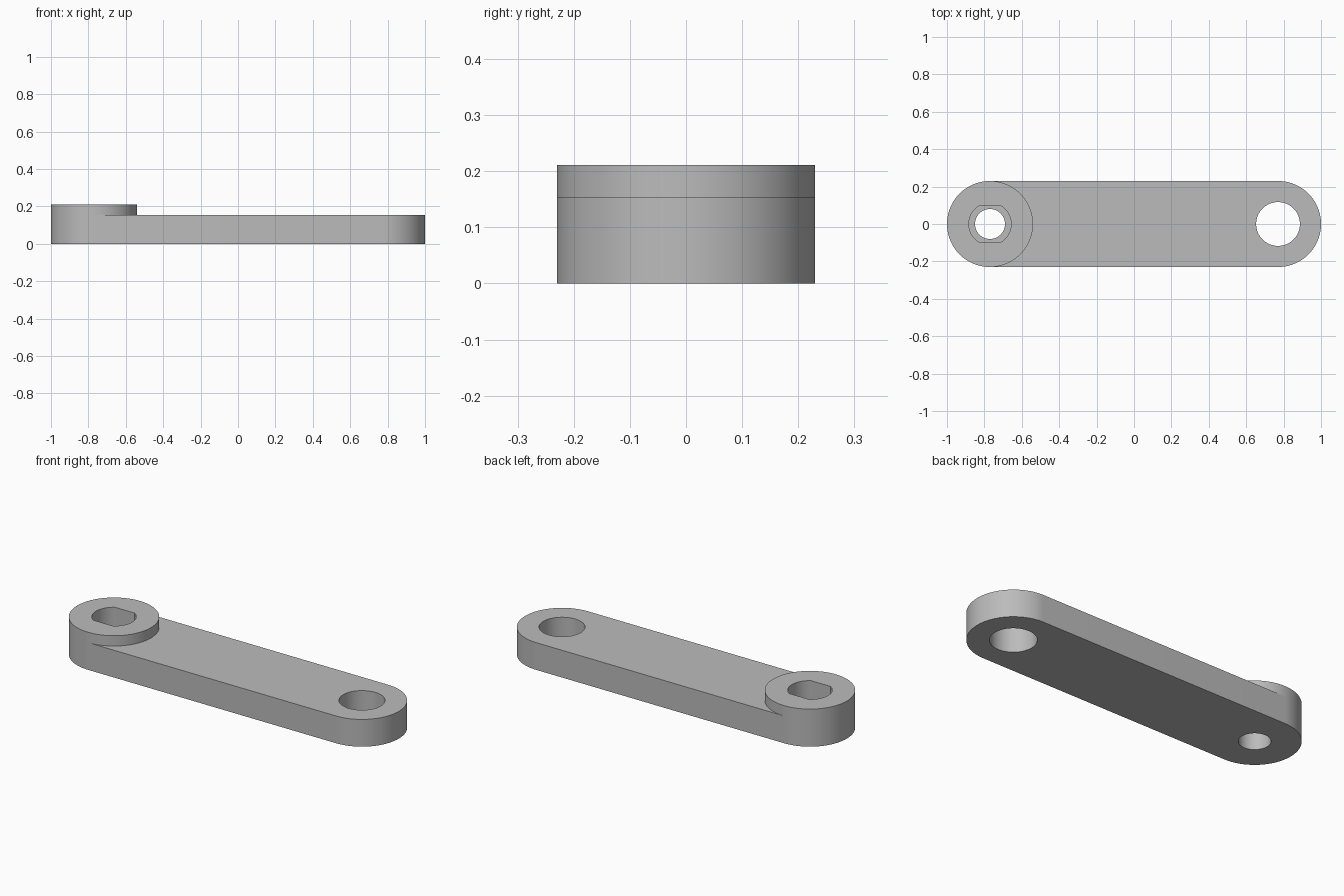
import bpy
import bmesh
from math import cos, sin, pi, asin, radians

if "Cube" in bpy.data.objects:
    bpy.data.objects.remove(bpy.data.objects["Cube"], do_unlink=True)

# Main dimensions
END_X = 0.77
ARM_RADIUS = 0.23
ARM_TOP = 0.153
BOSS_TOP = 0.211
RECESS_FLOOR = 0.1

grey = bpy.data.materials.new("plain grey")
grey.use_nodes = True
colour = (0.5, 0.5, 0.5, 1)
grey.diffuse_color = colour
grey.node_tree.nodes["Principled BSDF"].inputs["Base Color"].default_value = colour


def arc(cx, radius, start, end, steps):
    """Points along an arc centred on the long axis, both ends included."""
    angles = [start + (end - start) * i / steps for i in range(steps + 1)]
    return [(cx + radius * cos(a), radius * sin(a)) for a in angles]


def circle(cx, radius, steps=96):
    return arc(cx, radius, 0, 2 * pi, steps)[:-1]


def prism(name, outline, bottom, top):
    """Closed solid from a flat outline."""
    bm = bmesh.new()
    base = bm.faces.new([bm.verts.new((x, y, bottom)) for x, y in outline])
    lid = bmesh.ops.extrude_face_region(bm, geom=[base], use_keep_orig=True)
    moved = [v for v in lid["geom"] if isinstance(v, bmesh.types.BMVert)]
    bmesh.ops.translate(bm, verts=moved, vec=(0, 0, top - bottom))
    bmesh.ops.recalc_face_normals(bm, faces=bm.faces)
    mesh = bpy.data.meshes.new(name)
    bm.to_mesh(mesh)
    bm.free()
    mesh.materials.append(grey)
    obj = bpy.data.objects.new(name, mesh)
    bpy.context.collection.objects.link(obj)
    return obj


# Arm with round ends, and the raised boss at its right end
arm_outline = (arc(END_X, ARM_RADIUS, -pi / 2, pi / 2, 48)
               + arc(-END_X, ARM_RADIUS, pi / 2, 3 * pi / 2, 48))
arm = prism("arm", arm_outline, 0, ARM_TOP)
boss = prism("boss", circle(-END_X, ARM_RADIUS), ARM_TOP, BOSS_TOP)

# Cutters: plain hole, narrow bore, and a recess with two flat sides
recess_radius, flat_y = 0.113, 0.095
flat_angle = asin(flat_y / recess_radius)
recess_outline = (arc(-END_X, recess_radius, -flat_angle, flat_angle, 32)
                  + arc(-END_X, recess_radius, pi - flat_angle, pi + flat_angle, 32))
cutters = [
    prism("hole_cutter", circle(END_X, 0.117), -0.1, 0.4),
    prism("bore_cutter", circle(-END_X, 0.08), -0.1, 0.4),
    prism("recess_cutter", recess_outline, RECESS_FLOOR, 0.4),
]

for part, tools in ((arm, cutters), (boss, cutters[1:])):
    bpy.ops.object.select_all(action="DESELECT")
    part.select_set(True)
    bpy.context.view_layer.objects.active = part
    for tool in tools:
        cut = part.modifiers.new(tool.name, "BOOLEAN")
        cut.operation = "DIFFERENCE"
        cut.solver = "EXACT"
        cut.object = tool
        bpy.ops.object.modifier_apply(modifier=cut.name)
    bpy.ops.object.shade_smooth_by_angle(angle=radians(20))

for tool in cutters:
    bpy.data.objects.remove(tool, do_unlink=True)
